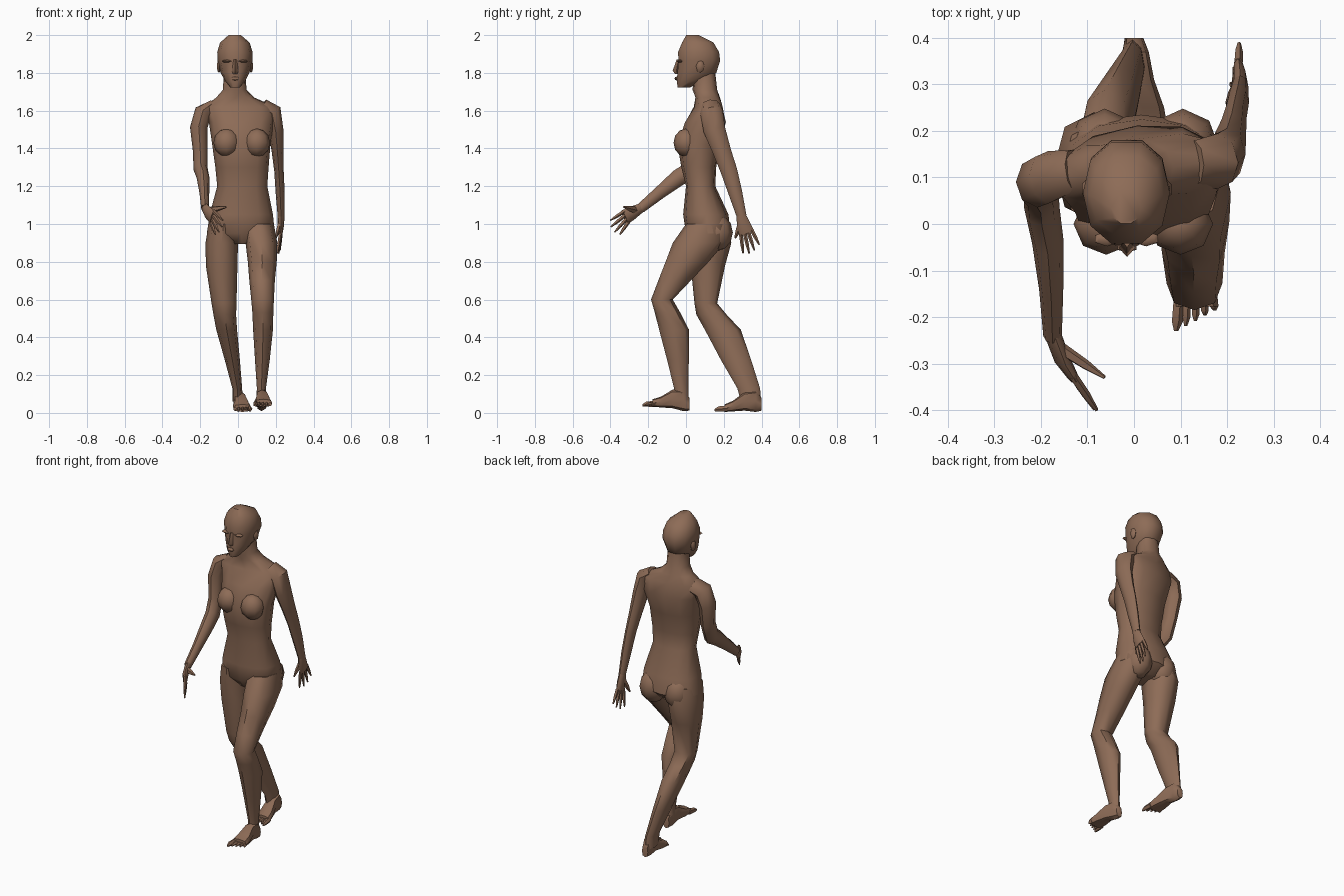
import bpy, bmesh, math
from mathutils import Vector, Matrix

skin = bpy.data.materials.new("skin")
skin.diffuse_color = (0.27, 0.15, 0.095, 1)


def finish(name, bm, angle=50):
    bmesh.ops.recalc_face_normals(bm, faces=bm.faces)
    me = bpy.data.meshes.new(name)
    bm.to_mesh(me)
    bm.free()
    ob = bpy.data.objects.new(name, me)
    bpy.context.collection.objects.link(ob)
    me.materials.append(skin)
    bpy.ops.object.select_all(action='DESELECT')
    ob.select_set(True)
    bpy.context.view_layer.objects.active = ob
    bpy.ops.object.shade_smooth_by_angle(angle=math.radians(angle))
    return ob


def loft(name, stations, n=8, normal=None, side=(1, 0, 0), power=1.0):
    """Skin rings (x, y, z, radius_u, radius_v, yaw); rings follow the path unless normal is given."""
    bm = bmesh.new()
    pts = [Vector(s[:3]) for s in stations]
    rings = []
    for i, s in enumerate(stations):
        t = Vector(normal) if normal else pts[min(i + 1, len(pts) - 1)] - pts[max(i - 1, 0)]
        t.normalize()
        u = Vector(side)
        u = (u - t * u.dot(t)).normalized()
        v = t.cross(u)
        turn = Matrix.Rotation(math.radians(s[5] if len(s) > 5 else 0), 3, t)
        ring = []
        for k in range(n):
            a = 2 * math.pi * k / n
            c, d = math.cos(a), math.sin(a)
            c = math.copysign(abs(c) ** power, c) * s[3]
            d = math.copysign(abs(d) ** power, d) * s[4]
            ring.append(bm.verts.new(pts[i] + turn @ (u * c + v * d)))
        rings.append(ring)
    for a, b in zip(rings, rings[1:]):
        for k in range(n):
            bm.faces.new((a[k], a[(k + 1) % n], b[(k + 1) % n], b[k]))
    bm.faces.new(rings[0])
    bm.faces.new(rings[-1])
    return finish(name, bm)


def slab(z, x0, x1, y0, y1, yaw=0):
    """Horizontal ring given by its extents."""
    return ((x0 + x1) / 2, (y0 + y1) / 2, z, (x1 - x0) / 2, (y1 - y0) / 2, yaw)


def blob(name, loc, size, seg=8, rings=6):
    bm = bmesh.new()
    bmesh.ops.create_uvsphere(bm, u_segments=seg, v_segments=rings, radius=1)
    bmesh.ops.transform(bm, matrix=Matrix.Translation(loc) @ Matrix.Diagonal((*size, 1)), verts=bm.verts)
    return finish(name, bm)


UP = (0, 0, 1)

# torso and neck, shoulders twisted slightly
loft("torso", [
    slab(0.895, -0.04, 0.08, 0.04, 0.18),
    slab(0.95, -0.165, 0.195, 0.0, 0.235),
    slab(1.05, -0.15, 0.185, -0.015, 0.225),
    slab(1.20, -0.11, 0.155, 0.0, 0.155),
    slab(1.30, -0.12, 0.162, -0.025, 0.16, 2),
    slab(1.42, -0.137, 0.172, -0.045, 0.18, 4),
    slab(1.54, -0.155, 0.19, -0.005, 0.212, 6),
    slab(1.62, -0.18, 0.2, 0.045, 0.19, 7),
    slab(1.67, -0.115, 0.085, 0.05, 0.18, 4),
    slab(1.71, -0.08, 0.045, 0.035, 0.165),
    slab(1.80, -0.075, 0.04, 0.04, 0.155)], n=12, normal=UP, power=0.85)
for x in (-0.06, 0.1):
    blob("breast", (x, 0.0, 1.43), (0.07, 0.066, 0.075))
    blob("buttock", (x * 1.05, 0.16, 0.955), (0.08, 0.088, 0.1))

# head
loft("head", [
    slab(1.722, -0.04, 0.01, -0.045, 0.02),
    slab(1.755, -0.067, 0.037, -0.052, 0.09),
    slab(1.80, -0.092, 0.06, -0.05, 0.165),
    slab(1.865, -0.108, 0.077, -0.045, 0.186),
    slab(1.91, -0.11, 0.077, -0.047, 0.18),
    slab(1.96, -0.095, 0.062, -0.025, 0.15),
    slab(2.0, -0.05, 0.015, 0.0, 0.07)], n=10, normal=UP, power=0.9)
loft("nose", [(-0.015, -0.04, 1.87, 0.008, 0.01), (-0.015, -0.051, 1.81, 0.018, 0.02),
              (-0.015, -0.045, 1.795, 0.012, 0.012)], n=4, normal=UP)
blob("lips", (-0.015, -0.05, 1.77), (0.024, 0.011, 0.01), 6, 4)
for s in (-1, 1):
    blob("ear", (-0.016 + s * 0.085, 0.075, 1.835), (0.013, 0.022, 0.035), 6, 4)
    blob("brow", (-0.016 + s * 0.042, -0.032, 1.862), (0.03, 0.016, 0.008), 6, 4)

# legs: one stepping forward, one trailing
loft("forward_leg", [
    slab(1.0, 0.03, 0.19, 0.0, 0.22),
    slab(0.9, 0.04, 0.208, -0.07, 0.205),
    slab(0.8, 0.052, 0.205, -0.108, 0.12),
    slab(0.7, 0.06, 0.195, -0.147, 0.025),
    slab(0.6, 0.07, 0.19, -0.185, -0.07),
    slab(0.53, 0.076, 0.187, -0.165, -0.03),
    slab(0.44, 0.08, 0.185, -0.142, 0.016),
    slab(0.28, 0.09, 0.168, -0.1, 0.015),
    slab(0.13, 0.1, 0.148, -0.063, 0.012),
    slab(0.06, 0.095, 0.15, -0.06, 0.015)], normal=UP, power=0.9)
loft("trailing_leg", [
    slab(1.0, -0.155, 0.0, 0.0, 0.22),
    slab(0.9, -0.172, 0.0, 0.005, 0.24),
    slab(0.78, -0.17, -0.003, 0.025, 0.207),
    slab(0.58, -0.14, -0.008, 0.045, 0.165),
    slab(0.52, -0.13, -0.01, 0.055, 0.215),
    slab(0.44, -0.115, -0.005, 0.1, 0.29),
    slab(0.28, -0.07, 0.01, 0.185, 0.345),
    slab(0.13, -0.03, 0.022, 0.272, 0.392),
    slab(0.06, -0.03, 0.025, 0.29, 0.398)], normal=UP, power=0.9)


# feet with five toes each: pos = heel centre, turn = sideways drift of the toes
def foot(name, x, y, tilt, inner, drift):
    def st(d, w, z0, z1):
        return (x - drift * d / 0.24, y - d, (z0 + z1) / 2 + tilt * d, w, (z1 - z0) / 2)
    loft(name, [st(0, 0.02, 0.012, 0.08), st(0.03, 0.028, 0.005, 0.12), st(0.09, 0.032, 0.012, 0.11),
                st(0.15, 0.046, 0.008, 0.065), st(0.195, 0.048, 0.005, 0.045)],
         normal=(0, 1, 0), power=0.75)
    for i in range(5):
        a = st(0.18, 0, 0.006, 0.04)
        off = inner * (0.037 - 0.018 * i)
        d = 0.068 - 0.011 * i
        r = 0.013 if i == 0 else 0.009
        loft("toe", [(a[0] + off, a[1], a[2], r, r * 1.3),
                     (a[0] + off * 1.1, a[1] - d * 0.7, a[2] - 0.002, r, r * 1.1),
                     (a[0] + off * 1.15, a[1] - d, a[2] - 0.008, r * 0.4, r * 0.5)], n=5, normal=(0, 1, 0))


foot("forward_foot", 0.123, 0.018, 0.14, -1, -0.013)
foot("trailing_foot", 0.0, 0.4, 0.0, 1, -0.03)


# arms and hands
def hand(wrist, palm, knuckle, tips, thumb, side):
    w, p, k = Vector(wrist), Vector(palm), Vector(knuckle)
    loft("palm", [(*w, 0.018, 0.025), (*p, 0.017, 0.037), (*k, 0.012, 0.041)], n=8, side=side)
    across = (k - w).cross(Vector(side)).normalized()
    if across.dot(Vector(tips[0]) - Vector(tips[-1])) < 0:
        across = -across
    for i, tip in enumerate(tips):
        base = k + across * (0.03 - 0.02 * i) - (k - w) * 0.1
        mid = base.lerp(Vector(tip), 0.55)
        loft("finger", [(*base, 0.01, 0.011), (*mid, 0.009, 0.0095), (*tip, 0.004, 0.004)], n=5, side=side)
    base = w.lerp(p, 0.5)
    loft("thumb", [(*base, 0.014, 0.02), (*base.lerp(Vector(thumb), 0.6), 0.011, 0.014),
                   (*thumb, 0.004, 0.005)], n=5, side=side)


loft("forward_arm", [
    (-0.13, 0.115, 1.62, 0.035, 0.05), (-0.185, 0.1, 1.59, 0.048, 0.058), (-0.208, 0.09, 1.51, 0.046, 0.055),
    (-0.2, 0.07, 1.38, 0.038, 0.048), (-0.198, 0.035, 1.29, 0.038, 0.05), (-0.185, -0.04, 1.245, 0.034, 0.045),
    (-0.178, -0.14, 1.165, 0.026, 0.034), (-0.175, -0.24, 1.083, 0.02, 0.026)])
hand((-0.175, -0.235, 1.087), (-0.155, -0.29, 1.055), (-0.133, -0.325, 1.035),
     [(-0.08, -0.4, 1.02), (-0.085, -0.398, 0.985), (-0.1, -0.378, 0.957), (-0.12, -0.35, 0.945)],
     (-0.063, -0.33, 1.09), (0.85, 0.5, 0))

loft("backward_arm", [
    (0.13, 0.13, 1.63, 0.035, 0.05), (0.18, 0.135, 1.595, 0.05, 0.06), (0.2, 0.15, 1.5, 0.04, 0.058),
    (0.21, 0.192, 1.38, 0.031, 0.048), (0.217, 0.228, 1.28, 0.025, 0.044), (0.223, 0.26, 1.17, 0.024, 0.037),
    (0.228, 0.295, 1.04, 0.018, 0.026)])
hand((0.228, 0.292, 1.045), (0.227, 0.305, 0.995), (0.224, 0.322, 0.95),
     [(0.226, 0.388, 0.89), (0.222, 0.362, 0.86), (0.215, 0.335, 0.843), (0.208, 0.302, 0.845)],
     (0.2, 0.26, 0.925), (1, 0, 0))
